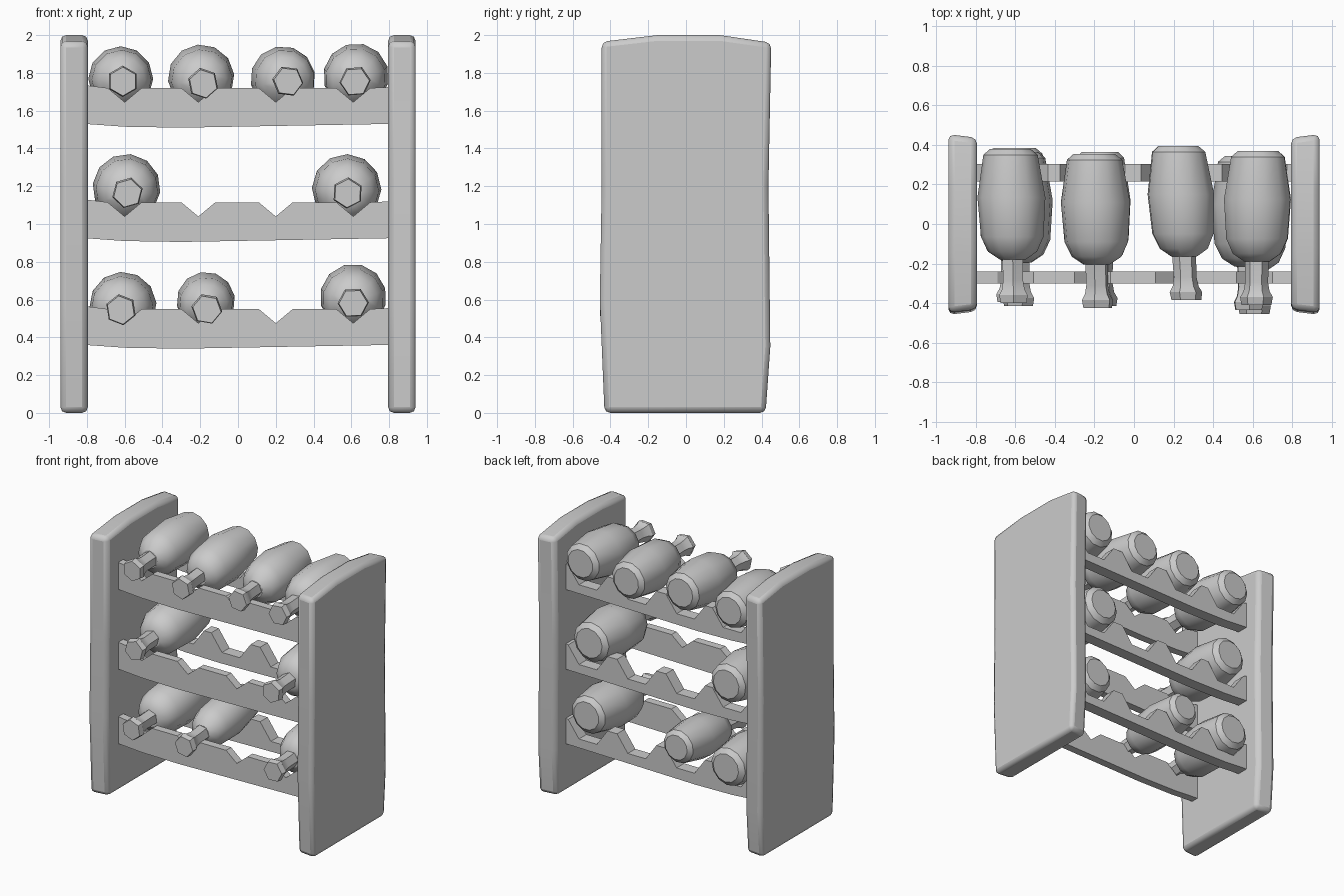
import bpy, bmesh
from math import sin, cos, pi

if "Cube" in bpy.data.objects:
    bpy.data.objects.remove(bpy.data.objects["Cube"])


def make_object(name, bm, bevel=0, segments=2, smooth=True):
    bmesh.ops.recalc_face_normals(bm, faces=bm.faces)
    me = bpy.data.meshes.new(name)
    bm.to_mesh(me)
    bm.free()
    ob = bpy.data.objects.new(name, me)
    bpy.context.collection.objects.link(ob)
    if bevel:
        m = ob.modifiers.new("soft_edges", 'BEVEL')
        m.width, m.segments = bevel, segments
        m.limit_method = 'ANGLE'
    if smooth:
        bpy.ops.object.select_all(action='DESELECT')
        ob.select_set(True)
        bpy.context.view_layer.objects.active = ob
        bpy.ops.object.shade_smooth_by_angle(angle=0.6)
    return ob


def prism(bm, ring_a, ring_b):
    a = [bm.verts.new(p) for p in ring_a]
    b = [bm.verts.new(p) for p in ring_b]
    n = len(a)
    bm.faces.new(a)
    bm.faces.new(b[::-1])
    for i in range(n):
        bm.faces.new((a[i], b[i], b[(i + 1) % n], a[(i + 1) % n]))


# Side panels: slightly crooked slabs with an arched top (y, z outline)
outline = [(-.435, 0), (.425, 0), (.45, .35), (.44, 1.2), (.455, 1.96),
           (.18, 2), (-.15, 2), (-.45, 1.965), (-.45, 1.2), (-.46, .6)]


def panel(name, side):
    bm = bmesh.new()
    prism(bm, [(side * .94, y, z) for y, z in outline],
          [(side * .795, y * .96, z) for y, z in outline])
    make_object(name, bm, .03)


panel("left_panel", -1)
panel("right_panel", 1)


# Rails: planks with a row of cradles cut in the top edge
def rail(name, z0, z1, y0, y1, half, flat, depth):
    top = [(-.81, z1 + .015)]
    for c in (-.6, -.21, .2, .61):
        low = z1 - depth
        top += [(c - half, z1), (c - flat, low)]
        if flat:
            top.append((c + flat, low))
        top.append((c + half, z1))
    top.append((.81, z1 + .005))
    pts = top + [(.81, z0 + .015), (-.3, z0 - .005), (-.6, z0), (-.81, z0 + .015)]
    bm = bmesh.new()
    prism(bm, [(x, y0, z) for x, z in pts], [(x, y1, z) for x, z in pts])
    make_object(name, bm, smooth=False)


for i, (z0, z1) in enumerate([(.345, .55), (.91, 1.115), (1.515, 1.72)]):
    rail(f"front_rail_{i}", z0, z1, -.30, -.24, .09, 0, .075)
    rail(f"back_rail_{i}", z0, z1, .215, .305, .165, .075, .125)


# Bottles: low-poly lathes lying on their side, necks to the front
# Profiles run along y as (y, radius); body radius is relative
BODY = [(.365, .60), (.335, .80), (.12, 1), (-.08, .92), (-.155, .72), (-.195, .38)]
NECK = [(-.15, .062), (-.30, .058), (-.345, .066), (-.375, .083), (-.415, .076)]


def lathe(name, profile, sides, centre, turn):
    bm = bmesh.new()
    rings = []
    for y, r in profile:
        cx, cz = centre(y)
        rings.append([bm.verts.new((cx + r * cos(turn + 2 * pi * k / sides), y,
                                    cz + r * sin(turn + 2 * pi * k / sides)))
                      for k in range(sides)])
    for a, b in zip(rings, rings[1:]):
        for k in range(sides):
            j = (k + 1) % sides
            bm.faces.new((a[k], a[j], b[j], b[k]))
    bm.faces.new(rings[0])
    bm.faces.new(rings[-1])
    make_object(name, bm)


# body x, body top z, radius, neck x, neck z, y shift
bottles = [
    (-.62, 1.94, .172, -.61, 1.755, .015), (-.195, 1.95, .176, -.185, 1.745, -.01),
    (.24, 1.94, .172, .265, 1.755, .03), (.625, 1.955, .174, .62, 1.755, .005),
    (-.59, 1.37, .180, -.585, 1.165, .0), (.575, 1.37, .184, .58, 1.165, -.02),
    (-.61, .745, .178, -.62, .545, .02), (-.17, .745, .155, -.165, .55, .0),
    (.61, .79, .176, .61, .585, -.04)]
for i, (bx, top, r, nx, nz, dy) in enumerate(bottles):
    bz = top - r

    def centre(y):
        t = (.1 - y) / .48
        return bx + (nx - bx) * t, bz + (nz - bz) * t

    lathe(f"bottle_body_{i}", [(y + dy, r * k) for y, k in BODY], 12, centre, .1 * i)
    lathe(f"bottle_neck_{i}", [(y + dy, k) for y, k in NECK], 6, centre, pi / 6 + .2 * i)
